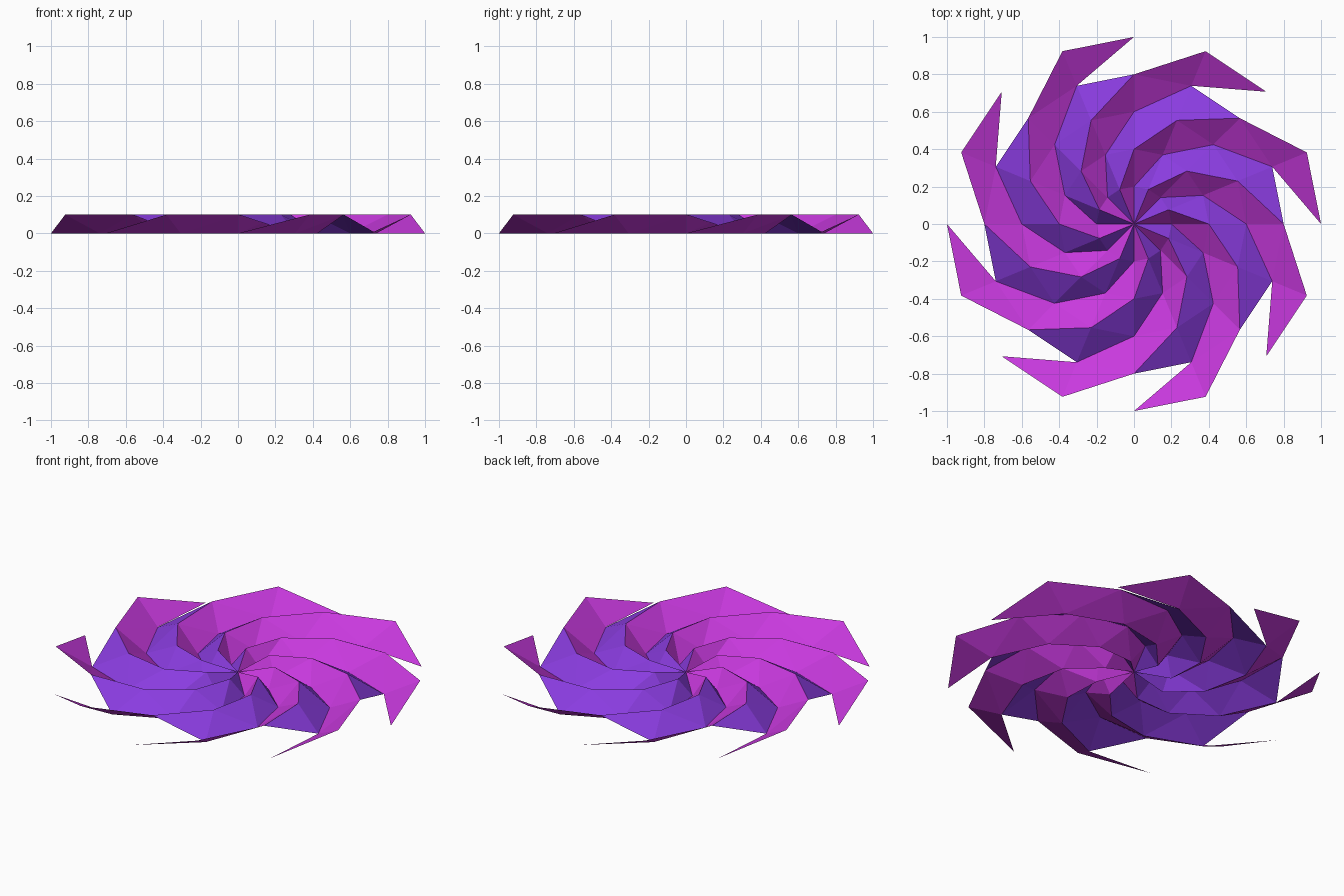
import bpy, bmesh, math

if "Cube" in bpy.data.objects:
    bpy.data.objects.remove(bpy.data.objects["Cube"])

SPOKES, RINGS, HEIGHT = 16, 5, 0.1


def material(name, rgb):
    m = bpy.data.materials.new(name)
    m.diffuse_color = (*rgb, 1)
    m.use_nodes = True
    m.node_tree.nodes["Principled BSDF"].inputs["Base Color"].default_value = m.diffuse_color
    return m


def point(k, i):
    """Point on ring k, spoke i; valleys and ridges alternate."""
    if k == 0:
        return (0, 0, HEIGHT / 2)
    a = 2 * math.pi * i / SPOKES
    r = k / RINGS
    z = HEIGHT if (i + k) % 2 == 0 else 0
    return (r * math.cos(a), r * math.sin(a), z)


def spiral_strips(name, offset, outer_ring, mat):
    """Eight pleats that shift one spoke per ring towards the centre."""
    bm = bmesh.new()
    for n in range(SPOKES // 2):
        for k in range(1, outer_ring + 1):
            i = offset + 2 * n + RINGS - k
            tris = [((k, i), (k, i + 1), (k - 1, i + 1))]
            if k > 1:
                tris.append(((k, i + 1), (k - 1, i + 2), (k - 1, i + 1)))
            for t in tris:
                bm.faces.new([bm.verts.new(point(*p)) for p in t])
    bmesh.ops.remove_doubles(bm, verts=bm.verts, dist=1e-5)
    me = bpy.data.meshes.new(name)
    bm.to_mesh(me)
    bm.free()
    me.materials.append(mat)
    ob = bpy.data.objects.new(name, me)
    bpy.context.collection.objects.link(ob)


# rising pleats, ending in pointed blades
spiral_strips("magenta_blades", 0, RINGS, material("magenta", (0.578, 0.041, 0.73)))
# falling pleats between them, stopping one ring short
spiral_strips("violet_pleats", 1, RINGS - 1, material("violet", (0.254, 0.045, 0.74)))
